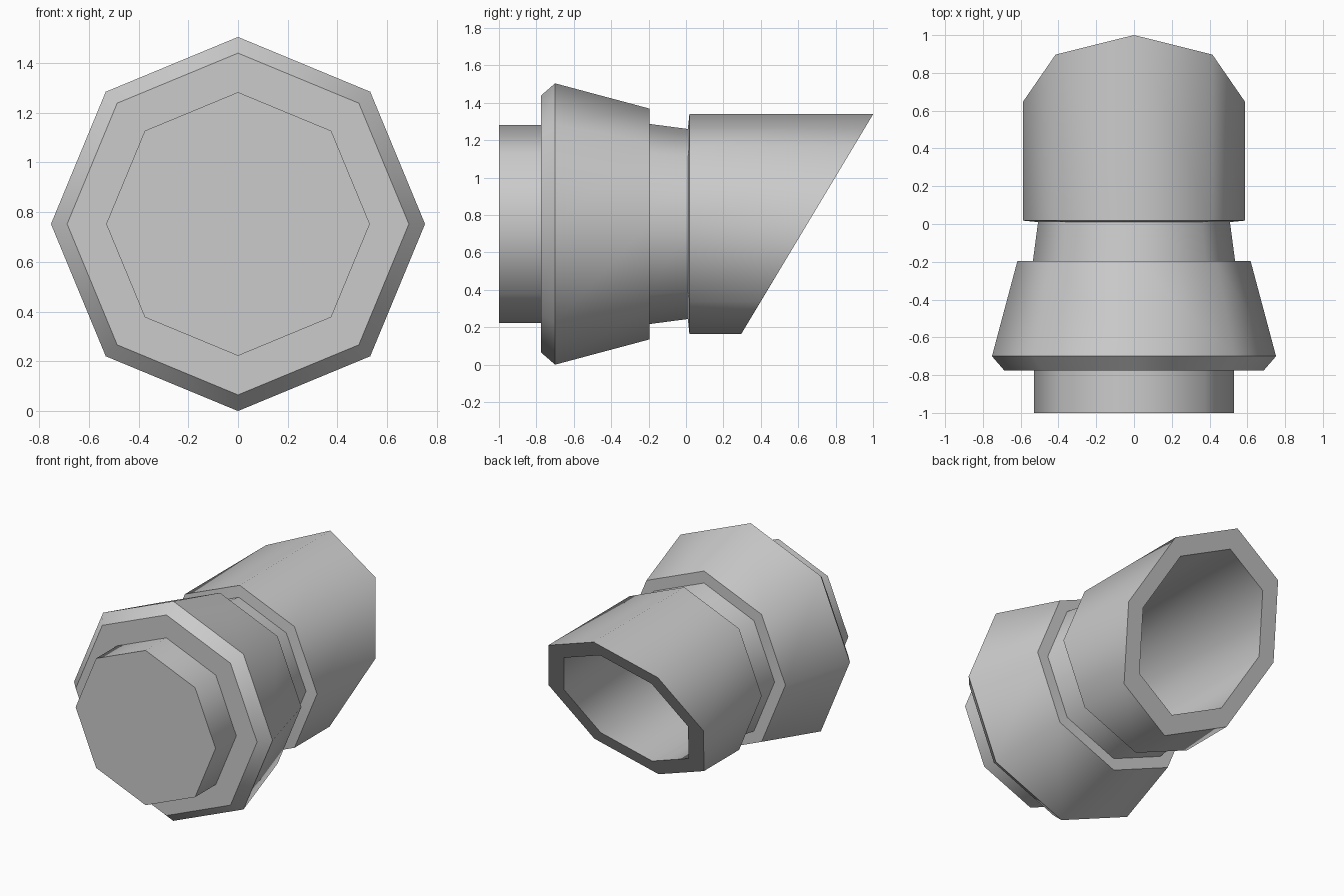
import bpy, bmesh
from math import cos, sin, pi, radians

if "Cube" in bpy.data.objects:
    bpy.data.objects.remove(bpy.data.objects["Cube"])

SIDES = 8
CENTRE_Z = 0.752

# Profile: (position along y, radius, slope of the ring plane)
PROFILE = [
    (-1.0, 0.53, 0), (-0.775, 0.53, 0),        # front stub
    (-0.775, 0.687, 0), (-0.70, 0.752, 0),     # chamfered collar
    (-0.195, 0.617, 0), (-0.195, 0.535, 0),    # collar taper
    (0.01, 0.508, 0), (0.018, 0.587, 0),       # neck
    (0.648, 0.587, 0.6), (0.648, 0.47, 0.6),   # slanted spout rim
    (-0.75, 0.47, 0),                          # deep bore
]

bm = bmesh.new()
rings = []
for y, r, slope in PROFILE:
    ring = []
    for i in range(SIDES):
        a = 2 * pi * i / SIDES
        x, z = r * cos(a), r * sin(a)
        ring.append(bm.verts.new((x, y + slope * z, CENTRE_Z + z)))
    rings.append(ring)

# Walls between neighbouring rings
for a, b in zip(rings, rings[1:]):
    for i in range(SIDES):
        j = (i + 1) % SIDES
        bm.faces.new((a[i], a[j], b[j], b[i]))

# Front cap and bore bottom
bm.faces.new(rings[0])
bm.faces.new(rings[-1])
bmesh.ops.recalc_face_normals(bm, faces=bm.faces[:])

mesh = bpy.data.meshes.new("slanted_pipe")
bm.to_mesh(mesh)
bm.free()
pipe = bpy.data.objects.new("slanted_pipe", mesh)
bpy.context.collection.objects.link(pipe)

# Smooth around the octagon, sharp at every step
bpy.context.view_layer.objects.active = pipe
pipe.select_set(True)
bpy.ops.object.shade_smooth_by_angle(angle=radians(50))
